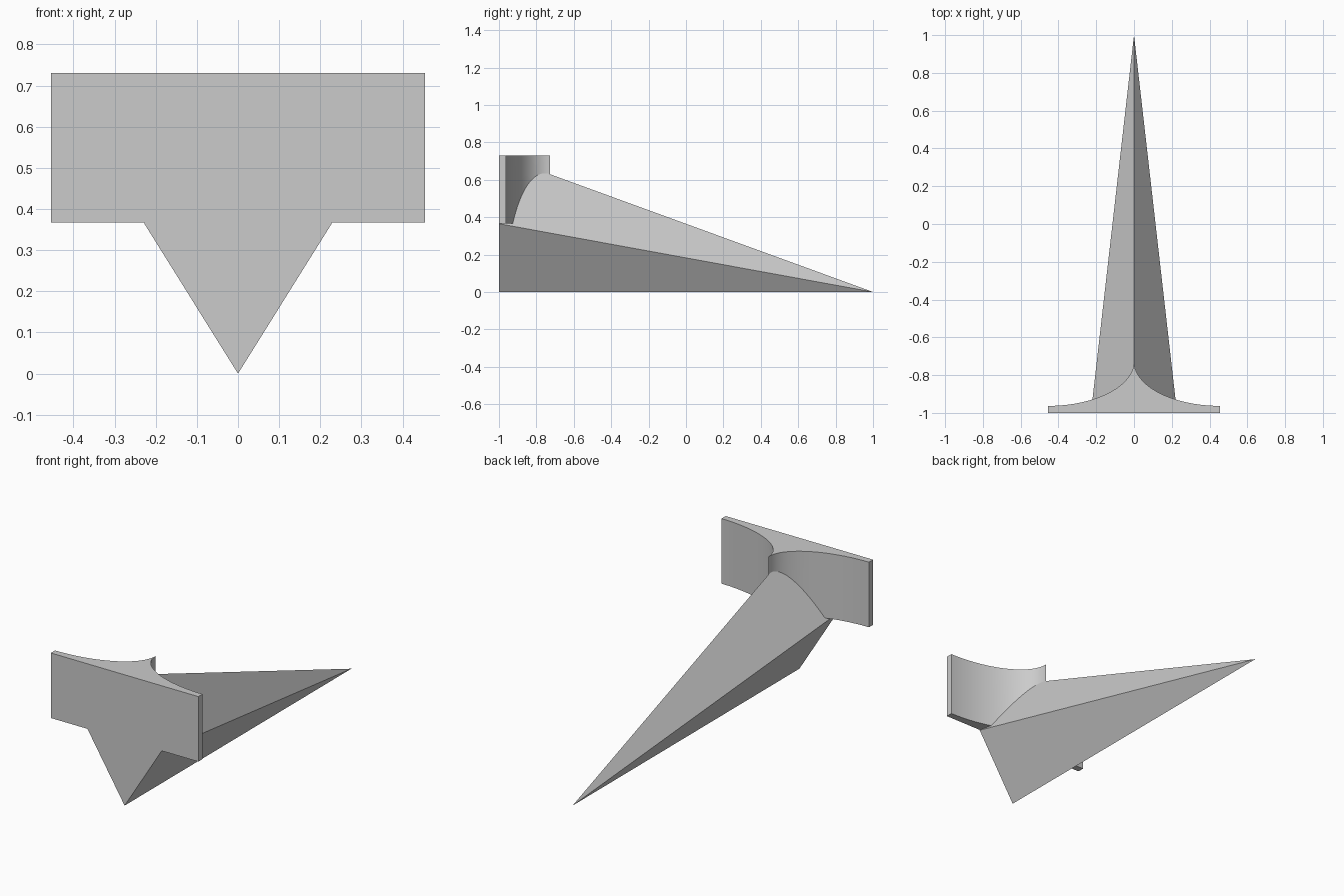
import bpy, bmesh, math

cube = bpy.data.objects.get("Cube")
if cube:
    bpy.data.objects.remove(cube, do_unlink=True)

grey = bpy.data.materials.new("plain grey")
grey.use_nodes = True
colour = (0.6, 0.6, 0.6, 1)
grey.diffuse_color = colour
grey.node_tree.nodes["Principled BSDF"].inputs["Base Color"].default_value = colour

FRONT, TOP, MID = -1.0, 0.73, 0.367


def finish(bm, name):
    bmesh.ops.recalc_face_normals(bm, faces=bm.faces)
    mesh = bpy.data.meshes.new(name)
    bm.to_mesh(mesh)
    bm.free()
    obj = bpy.data.objects.new(name, mesh)
    bpy.context.collection.objects.link(obj)
    mesh.materials.append(grey)
    return obj


# Long spike: diamond base tapering to a point at floor level
bm = bmesh.new()
diamond = [(0, 0), (0.228, 0.365), (0, TOP - 0.001), (-0.228, 0.365)]
base = [bm.verts.new((x, FRONT, z)) for x, z in diamond]
tip = bm.verts.new((0, 1, 0))
bm.faces.new(base)
for i in range(4):
    bm.faces.new((base[i], base[(i + 1) % 4], tip))
spike = finish(bm, "spike")

# Mounting plate: flat front, two concave quarter ellipses meeting at the back
HALF, END, CUSP, STEPS = 0.455, -0.963, -0.727, 32
arc = []
for i in range(STEPS + 1):
    a = math.pi / 2 * i / STEPS
    arc.append((HALF * (1 - math.sin(a)), CUSP - (CUSP - END) * math.cos(a)))
arc = [(HALF - HALF * math.cos(math.pi / 2 * i / STEPS),
        CUSP - (CUSP - END) * math.sin(math.pi / 2 * i / STEPS))
       for i in range(STEPS, -1, -1)]
outline = [(-HALF, FRONT), (HALF, FRONT)] + arc + [(-x, y) for x, y in arc[-2::-1]]
bm = bmesh.new()
floor = bm.faces.new([bm.verts.new((x, y, MID)) for x, y in outline])
wall = bmesh.ops.extrude_face_region(bm, geom=[floor])["geom"]
bmesh.ops.translate(bm, vec=(0, 0, TOP - MID),
                    verts=[v for v in wall if isinstance(v, bmesh.types.BMVert)])
plate = finish(bm, "mounting_plate")

# Fuse the spike into the plate
fuse = plate.modifiers.new("fuse", "BOOLEAN")
fuse.operation = "UNION"
fuse.solver = "EXACT"
fuse.object = spike
bpy.context.view_layer.objects.active = plate
plate.select_set(True)
bpy.ops.object.modifier_apply(modifier="fuse")
bpy.data.objects.remove(spike, do_unlink=True)
plate.name = "spiked_mounting_plate"
bpy.ops.object.shade_smooth_by_angle(angle=math.radians(20))
